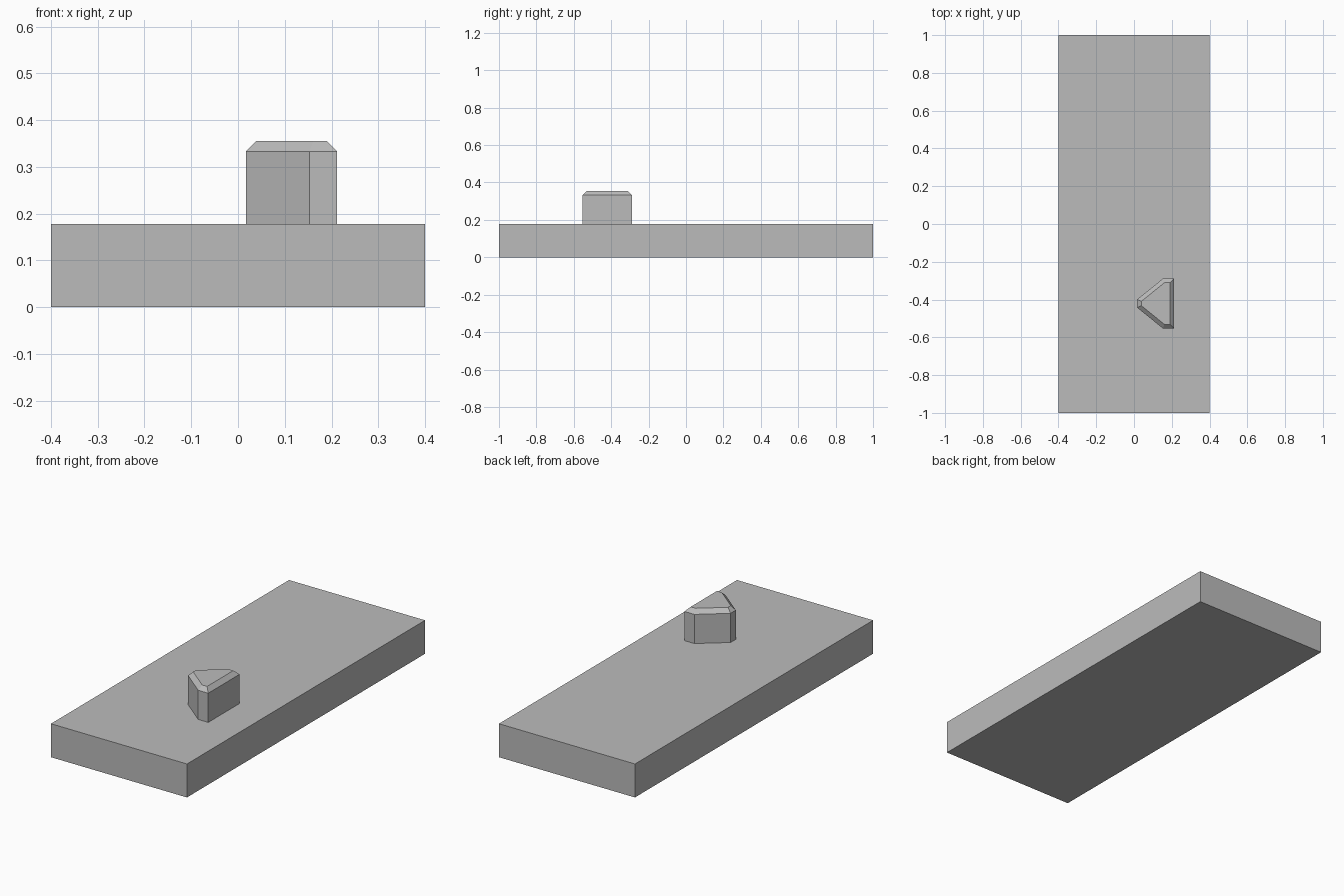
import bpy
import bmesh

default = bpy.data.objects.get("Cube")
if default:
    bpy.data.objects.remove(default, do_unlink=True)

# Single plain grey material
grey = bpy.data.materials.new("plain grey")
grey.use_nodes = True
colour = (0.5, 0.5, 0.5, 1)
grey.diffuse_color = colour
grey.node_tree.nodes["Principled BSDF"].inputs["Base Color"].default_value = colour


def prism(name, outline, bottom, top, chamfer=0):
    """Extrude a counter-clockwise outline, with an optional chamfered top rim."""
    bm = bmesh.new()
    base = bm.faces.new([bm.verts.new((x, y, bottom)) for x, y in outline])
    result = bmesh.ops.extrude_face_region(bm, geom=[base], use_keep_orig=True)
    verts = [g for g in result["geom"] if isinstance(g, bmesh.types.BMVert)]
    cap = next(g for g in result["geom"] if isinstance(g, bmesh.types.BMFace))
    for v in verts:
        v.co.z = top - chamfer
    bmesh.ops.recalc_face_normals(bm, faces=bm.faces)
    if chamfer:
        bmesh.ops.inset_region(bm, faces=[cap], thickness=chamfer, use_even_offset=True)
        for v in cap.verts:
            v.co.z = top
    bmesh.ops.recalc_face_normals(bm, faces=bm.faces)
    mesh = bpy.data.meshes.new(name)
    bm.to_mesh(mesh)
    bm.free()
    mesh.materials.append(grey)
    obj = bpy.data.objects.new(name, mesh)
    bpy.context.collection.objects.link(obj)
    return obj


# Base slab
slab_top = 0.178
prism("base_slab", [(-0.4, -1), (0.4, -1), (0.4, 1), (-0.4, 1)], 0, slab_top)

# Wedge-shaped knob: half outline mirrored about its own centre line
centre_y = -0.421
half = [(0.017, 0.022), (0.153, 0.132), (0.212, 0.132)]
outline = [(x, centre_y - y) for x, y in half]
outline += [(x, centre_y + y) for x, y in reversed(half)]
prism("wedge_knob", outline, slab_top, 0.355, chamfer=0.022)
